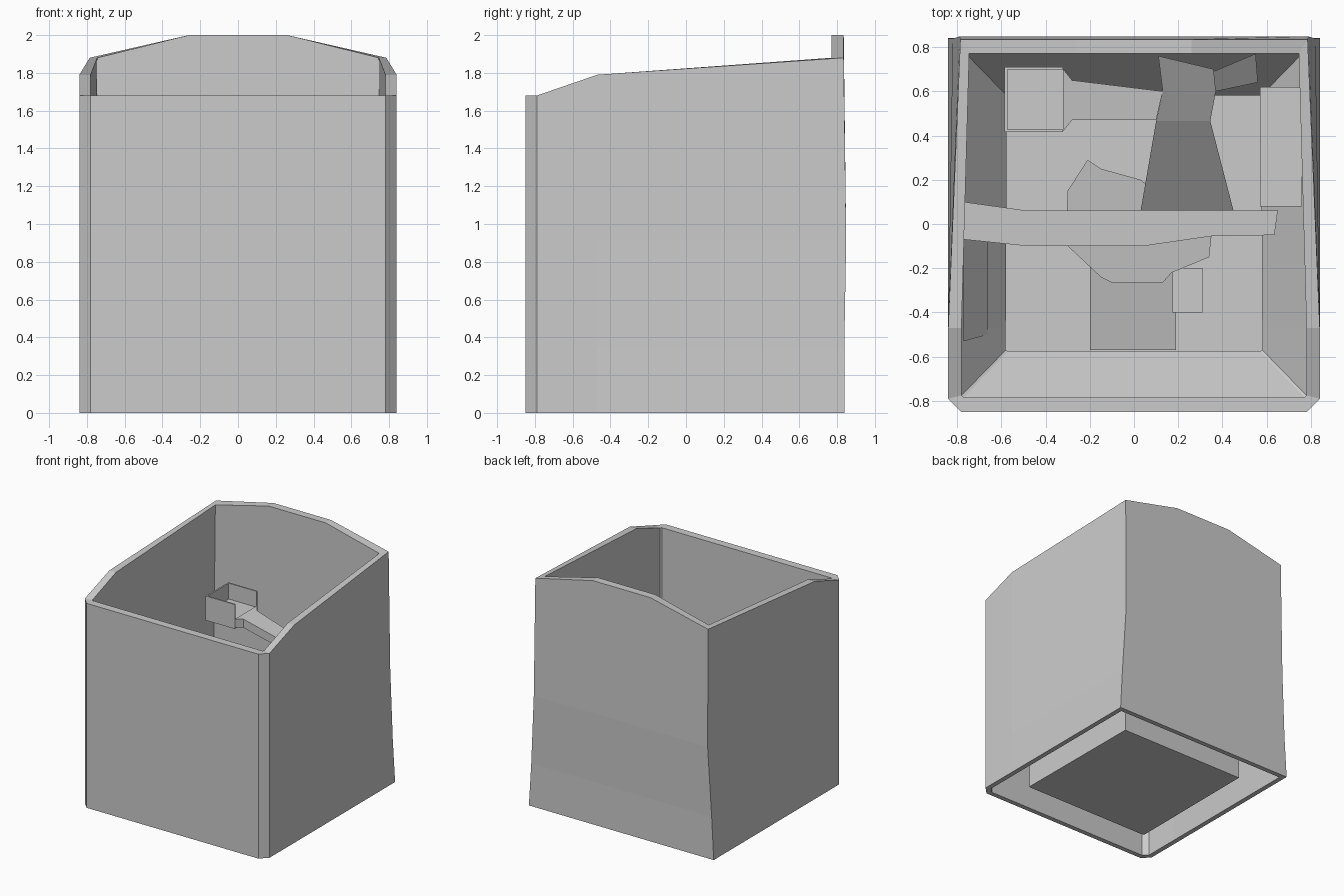
import bpy


def make_object(name, verts, faces):
    mesh = bpy.data.meshes.new(name)
    mesh.from_pydata(verts, [], faces)
    mesh.update()
    obj = bpy.data.objects.new(name, mesh)
    bpy.context.collection.objects.link(obj)
    return obj


def loft(name, rings):
    """Join rings of equal point count; cap the last one."""
    n = len(rings[0])
    verts = [p for r in rings for p in r]
    faces = [(a * n + i, a * n + (i + 1) % n, (a + 1) * n + (i + 1) % n, (a + 1) * n + i)
             for a in range(len(rings) - 1) for i in range(n)]
    last = (len(rings) - 1) * n
    faces.append(tuple(last + i for i in range(n)))
    return make_object(name, verts, faces)


def slab(name, top, depth=0.06):
    """Block under a counter-clockwise top outline."""
    n = len(top)
    verts = list(top) + [(x, y, z - depth) for x, y, z in top]
    faces = [tuple(range(n)), tuple(range(2 * n - 1, n - 1, -1))]
    faces += [(i, n + i, n + (i + 1) % n, (i + 1) % n) for i in range(n)]
    return make_object(name, verts, faces)


def box(name, x0, x1, y0, y1, z0, z1):
    return slab(name, [(x0, y0, z1), (x1, y0, z1), (x1, y1, z1), (x0, y1, z1)], z1 - z0)


def ring(fx, fy, sx, sy, bx, by, z):
    """Mirrored plan outline: front, chamfer, side, back corner, back middle."""
    if not isinstance(z, (list, tuple)):
        z = [z] * 5
    half = [(fx, fy), (sx, sy), (sx, max(-0.47, sy)), (bx, by), (min(0.26, bx), by)]
    right = [(x, y, h) for (x, y), h in zip(half, z)]
    left = [(-x, y, h) for x, y, h in reversed(right)]
    return right + left


# Hollow outer walls, inner lining and sunken pit in one continuous skin
rim = [1.68, 1.68, 1.79, 1.88, 2.0]
loft("walled_shell", [
    ring(0.76, -0.81, 0.80, -0.77, 0.76, 0.79, 0.55),
    ring(0.76, -0.81, 0.80, -0.77, 0.80, 0.80, 0.0),
    ring(0.78, -0.85, 0.84, -0.79, 0.84, 0.84, 0.0),
    ring(0.78, -0.85, 0.84, -0.79, 0.82, 0.838, 0.35),
    ring(0.78, -0.85, 0.84, -0.79, 0.79, 0.848, 0.92),
    ring(0.78, -0.85, 0.84, -0.79, 0.785, 0.835, rim),
    ring(0.77, -0.785, 0.78, -0.775, 0.745, 0.77, rim),
    ring(0.77, -0.785, 0.78, -0.775, 0.76, 0.77, 0.6),
    ring(0.57, -0.575, 0.58, -0.57, 0.575, 0.58, 0.35),
    ring(0.57, -0.575, 0.58, -0.57, 0.575, 0.58, 0.01),
])

# Ledges along the inside walls
box("right_ledge", 0.57, 0.76, 0.08, 0.62, 0.4, 0.62)
slab("left_ledge", [(-0.77, -0.53, 0.62), (-0.66, -0.5, 0.45), (-0.66, -0.09, 0.5),
                    (-0.66, 0.08, 0.6), (-0.77, 0.1, 0.65)], 0.1)

# Raised cup, open towards the channel
box("cup_floor", -0.58, -0.32, 0.42, 0.70, 1.11, 1.18)
box("cup_left_wall", -0.585, -0.573, 0.415, 0.71, 1.11, 1.31)
for y in (0.415, 0.698):
    box("cup_side_wall", -0.573, -0.32, y, y + 0.012, 1.11, 1.31)

# Channel falling from the cup, then bending down to the beam
slab("upper_channel", [(-0.32, 0.42, 1.19), (-0.28, 0.47, 1.18), (0.10, 0.47, 1.09),
                       (0.13, 0.60, 1.09), (-0.28, 0.65, 1.18), (-0.32, 0.70, 1.19)], 0.07)
slab("channel_bend", [(0.10, 0.465, 1.02), (0.345, 0.465, 1.0), (0.37, 0.60, 1.08),
                      (0.13, 0.60, 1.09)], 0.07)
slab("bend_back", [(0.13, 0.60, 1.09), (0.37, 0.60, 1.08), (0.36, 0.70, 1.14),
                   (0.11, 0.76, 1.18)], 0.07)
slab("bend_brace", [(0.37, 0.60, 1.0), (0.56, 0.64, 0.8), (0.55, 0.77, 0.9),
                    (0.36, 0.69, 1.0)], 0.07)
slab("down_ramp", [(0.03, 0.06, 0.70), (0.45, 0.06, 0.70), (0.345, 0.465, 1.0),
                   (0.10, 0.465, 1.02)], 0.07)

# Cross beam through the middle
slab("cross_beam", [(-0.77, -0.07, 0.72), (-0.48, -0.1, 0.68), (0.04, -0.1, 0.66),
                    (0.35, -0.055, 0.66), (0.635, -0.05, 0.66), (0.65, 0.06, 0.66),
                    (-0.48, 0.06, 0.68), (-0.77, 0.10, 0.72)], 0.08)

# Lower basin and its spout
slab("basin", [(-0.31, -0.09, 0.42), (-0.15, -0.24, 0.42), (-0.10, -0.265, 0.42),
               (0.13, -0.265, 0.42), (0.17, -0.22, 0.42), (0.34, -0.15, 0.42),
               (0.35, -0.055, 0.42), (0.03, 0.2, 0.5), (-0.15, 0.25, 0.5),
               (-0.21, 0.29, 0.5), (-0.30, 0.15, 0.45)], 0.1)
box("spout", 0.175, 0.31, -0.40, -0.2, 0.26, 0.36)
slab("pit_step", [(-0.2, -0.57, 0.12), (0.19, -0.57, 0.12), (0.19, -0.43, 0.12),
                  (0.19, 0.0, 0.25), (-0.2, 0.0, 0.25), (-0.2, -0.43, 0.12)], 0.1)
